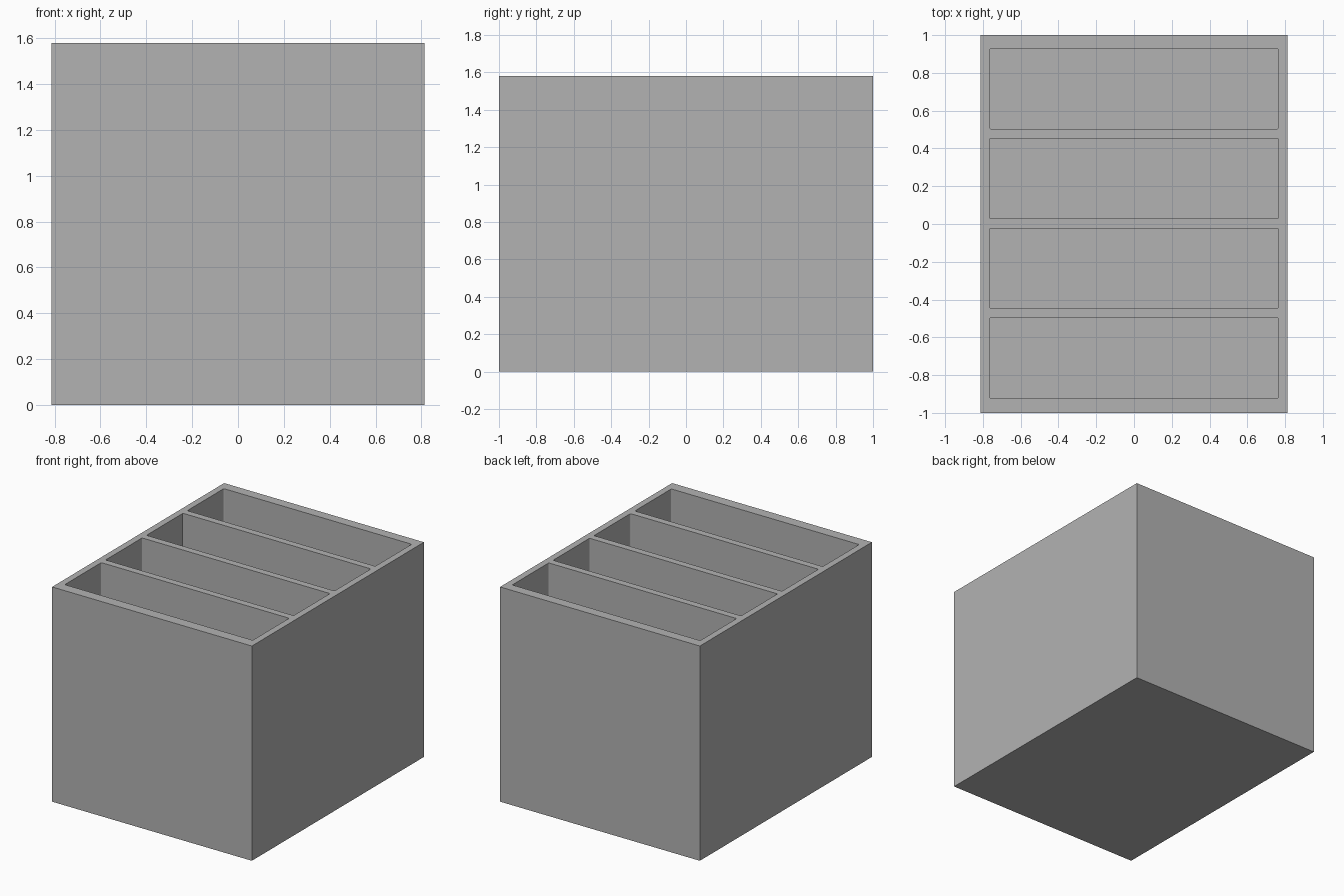
import bpy, bmesh
from mathutils import Vector

WIDTH, LENGTH, HEIGHT = 1.626, 2.0, 1.58
POCKET_X = 0.765          # half width of each compartment
POCKET_LEN = 0.424
PITCH = 0.475
FLOOR = 0.05
COUNT = 4

cube = bpy.data.objects.get("Cube")
if cube:
    bpy.data.objects.remove(cube, do_unlink=True)

grey = bpy.data.materials.new("plain grey")
grey.use_nodes = True
colour = (0.45, 0.45, 0.45, 1)
grey.diffuse_color = colour
grey.node_tree.nodes["Principled BSDF"].inputs["Base Color"].default_value = colour

# Solid block
bm = bmesh.new()
bmesh.ops.create_cube(bm, size=1)
bmesh.ops.scale(bm, vec=(WIDTH, LENGTH, HEIGHT), verts=bm.verts)
bmesh.ops.translate(bm, vec=(0, 0, HEIGHT / 2), verts=bm.verts)


def cut(co, normal):
    """Split the top of the block along a plane."""
    top = [f for f in bm.faces if f.normal.z > 0.9]
    geom = top + list({e for f in top for e in f.edges}) + list({v for f in top for v in f.verts})
    bmesh.ops.bisect_plane(bm, geom=geom, plane_co=co, plane_no=normal)


# Compartment outlines on the top
bm.normal_update()
centres = [(i - (COUNT - 1) / 2) * PITCH + 0.003 for i in range(COUNT)]
for side in (-1, 1):
    cut(Vector((side * POCKET_X, 0, 0)), Vector((1, 0, 0)))
    for y in centres:
        cut(Vector((0, y + side * POCKET_LEN / 2, 0)), Vector((0, 1, 0)))

# Sink the compartments to the floor
bm.normal_update()
pockets = []
for f in bm.faces:
    c = f.calc_center_median()
    if f.normal.z > 0.9 and abs(c.x) < POCKET_X and any(abs(c.y - y) < 0.05 for y in centres):
        pockets.append(f)
floors = bmesh.ops.extrude_discrete_faces(bm, faces=pockets)["faces"]
bmesh.ops.translate(bm, vec=(0, 0, FLOOR - HEIGHT), verts=list({v for f in floors for v in f.verts}))

# Slightly rounded upright corners inside the compartments
corners = [e for e in bm.edges
           if abs(e.verts[0].co.z - e.verts[1].co.z) > 1
           and all(abs(v.co.x) < POCKET_X + 0.01 for v in e.verts)]
bmesh.ops.bevel(bm, geom=corners, offset=0.008, segments=3, profile=0.5, affect='EDGES')
bmesh.ops.recalc_face_normals(bm, faces=bm.faces)

mesh = bpy.data.meshes.new("divided_box")
bm.to_mesh(mesh)
bm.free()
mesh.materials.append(grey)
box = bpy.data.objects.new("divided_box", mesh)
bpy.context.collection.objects.link(box)
